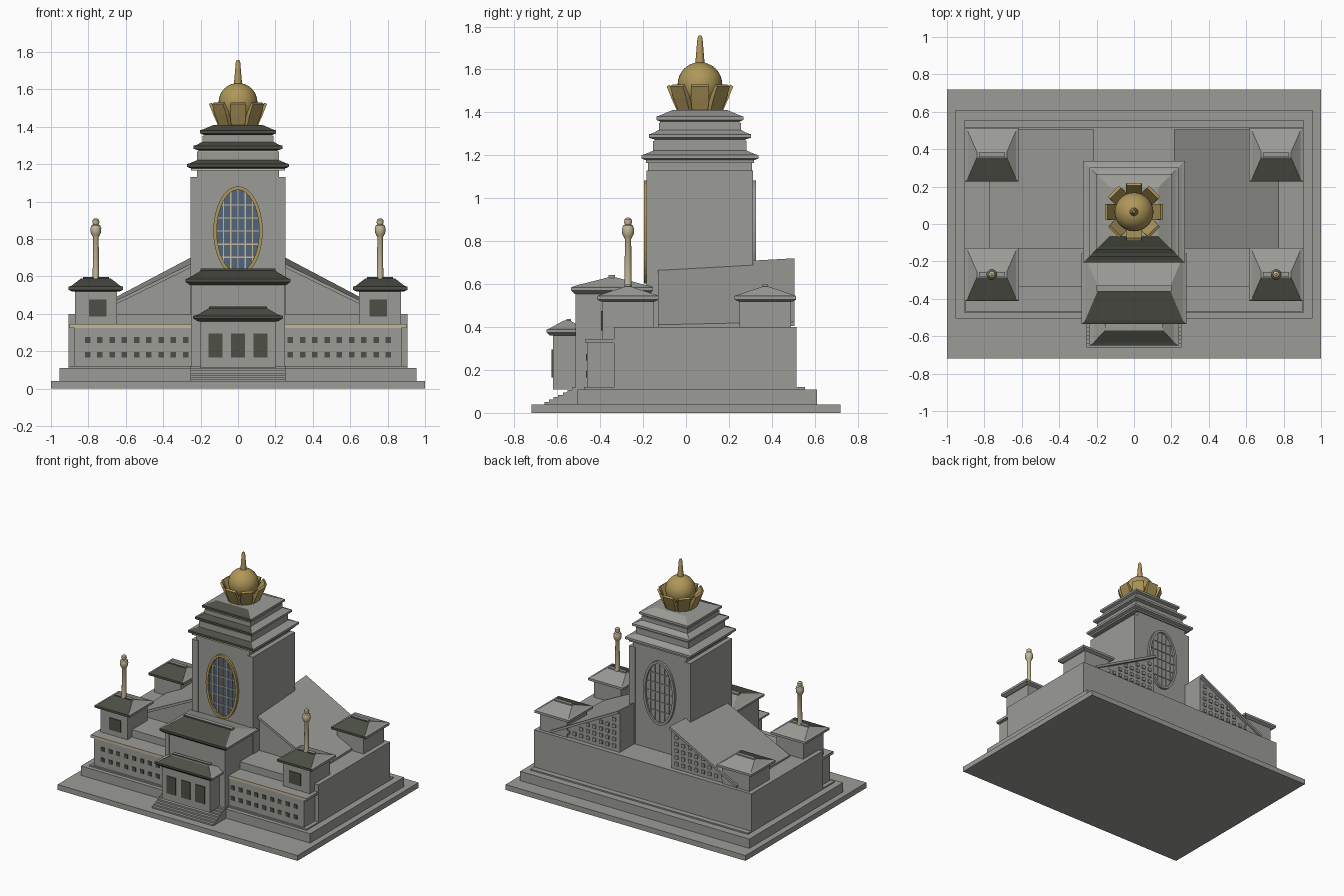
import bpy, bmesh, math
from mathutils import Matrix, Vector

if "Cube" in bpy.data.objects:
    bpy.data.objects.remove(bpy.data.objects["Cube"])


def material(name, rgb):
    m = bpy.data.materials.new(name)
    m.diffuse_color = (*rgb, 1)
    m.use_nodes = True
    m.node_tree.nodes["Principled BSDF"].inputs["Base Color"].default_value = m.diffuse_color
    return m


STONE = material("stone grey", (0.33, 0.335, 0.31))
DARK = material("dark roof green", (0.075, 0.08, 0.062))
GOLD = material("gold", (0.43, 0.31, 0.10))
GLASS = material("blue glass", (0.085, 0.13, 0.20))
CREAM = material("cream", (0.56, 0.48, 0.31))


def finish(name, bm, mats, front_rule=False, smooth=False):
    """Turn a bmesh into an object; optionally give front faces the second material."""
    bmesh.ops.recalc_face_normals(bm, faces=bm.faces)
    if front_rule:
        for f in bm.faces:
            f.normal_update()
            f.material_index = 1 if f.normal.y < -0.15 else 0
    me = bpy.data.meshes.new(name)
    bm.to_mesh(me)
    bm.free()
    ob = bpy.data.objects.new(name, me)
    bpy.context.collection.objects.link(ob)
    for m in mats:
        me.materials.append(m)
    if smooth:
        bpy.ops.object.select_all(action='DESELECT')
        ob.select_set(True)
        bpy.context.view_layer.objects.active = ob
        bpy.ops.object.shade_smooth_by_angle(angle=math.radians(35))
    return ob


def boxes(name, items, mat=STONE, front=None):
    """Boxes given as (x0, x1, y0, y1, z0, z1), joined into one object."""
    bm = bmesh.new()
    for x0, x1, y0, y1, z0, z1 in items:
        mtx = Matrix.Translation(((x0 + x1) / 2, (y0 + y1) / 2, (z0 + z1) / 2))
        mtx = mtx @ Matrix.Diagonal((abs(x1 - x0), y1 - y0, z1 - z0, 1))
        bmesh.ops.create_cube(bm, size=1, matrix=mtx)
    return finish(name, bm, [mat] + ([front] if front else []), front is not None)


def loft(name, cx, cy, rings):
    """Rectangular rings (half x, half y, z) joined into a hipped roof."""
    bm = bmesh.new()
    loops = [[bm.verts.new((cx + a * hx, cy + b * hy, z))
              for a, b in ((-1, -1), (1, -1), (1, 1), (-1, 1))] for hx, hy, z in rings]
    for lo, hi in zip(loops, loops[1:]):
        for i in range(4):
            bm.faces.new((lo[i], lo[(i + 1) % 4], hi[(i + 1) % 4], hi[i]))
    bm.faces.new(loops[0][::-1])
    bm.faces.new(loops[-1])
    return finish(name, bm, [STONE, DARK], True)


def lathe(name, cx, cy, profile, mat, n=20):
    bm = bmesh.new()
    loops = [[bm.verts.new((cx + r * math.cos(2 * math.pi * i / n),
                            cy + r * math.sin(2 * math.pi * i / n), z)) for i in range(n)]
             for r, z in profile]
    for lo, hi in zip(loops, loops[1:]):
        for i in range(n):
            bm.faces.new((lo[i], lo[(i + 1) % n], hi[(i + 1) % n], hi[i]))
    bm.faces.new(loops[0][::-1])
    bm.faces.new(loops[-1])
    return finish(name, bm, [mat], smooth=True)


def prism(name, front, back):
    """Solid between two matching outlines."""
    bm = bmesh.new()
    a, b = [[bm.verts.new(p) for p in o] for o in (front, back)]
    for i in range(len(a)):
        j = (i + 1) % len(a)
        bm.faces.new((a[i], a[j], b[j], b[i]))
    bm.faces.new(a[::-1])
    bm.faces.new(b)
    return finish(name, bm, [STONE])


# Plinths and main body
boxes("ground_plinth", [(-1, 1, -.72, .72, 0, .04)])
boxes("upper_plinth", [(-.955, .955, -.505, .61, .04, .11)])
boxes("plinth_lip", [(-.905, .905, -.475, .555, .11, .12)])
boxes("main_block", [(-.905, .905, -.335, .515, .11, .40)])
boxes("front_wing", [(-.875, .875, -.462, -.33, .11, .327)])
boxes("wing_cornice", [(-.9, .9, -.468, -.33, .325, .345)], STONE, CREAM)
boxes("wing_windows", [(s * x - .015, s * x + .015, -.467, -.46, z - .015, z + .015)
                       for s in (-1, 1) for z in (.18, .26)
                       for x in [.28 + .0655 * i for i in range(9)]], DARK)

# Entrance steps, porch and hall
boxes("entrance_steps", [(-.255, .255, -.66 + .0215 * i, -.45, .04, .05 + .0115 * i) for i in range(7)])
boxes("porch", [(-.2, .2, -.62, -.5, .11, .37)])
boxes("porch_doors", [(x - .038, x + .038, -.626, -.619, .165, .295) for x in (-.12, 0, .12)], DARK)
loft("porch_roof", 0, -.555, [(.215, .08, .36), (.24, .095, .375), (.24, .095, .388),
                              (.215, .078, .395), (.155, .015, .43)])
boxes("porch_ridge", [(-.155, .155, -.557, -.535, .425, .438)], STONE, DARK)
boxes("entrance_hall", [(-.25, .25, -.508, -.12, .11, .57)])
boxes("hall_pilasters", [(s * .25, s * .215, -.514, -.5, .11, .56) for s in (-1, 1)])
loft("hall_roof", 0, -.345, [(.26, .175, .555), (.28, .19, .57), (.28, .19, .585),
                             (.262, .172, .592), (.195, .015, .632)])
boxes("hall_ridge", [(-.2, .2, -.36, -.33, .625, .642)], STONE, DARK)

# Corner pavilions
for s, side in ((-1, "left"), (1, "right")):
    for cy, end in ((-.27, "front"), (.37, "back")):
        n = f"{side}_{end}"
        cx = s * .76
        boxes(n + "_pavilion", [(cx - .112, cx + .112, cy - .12, cy + .12, .33, .535)])
        loft(n + "_pavilion_roof", cx, cy,
             [(.125, .125, .518), (.145, .143, .528), (.145, .143, .545),
              (.13, .13, .55), (.08, .015, .588)])
        boxes(n + "_pavilion_ridge", [(cx - .07, cx + .07, cy - .013, cy + .013, .58, .597)], STONE, DARK)
    cx = s * .75
    boxes(side + "_pavilion_window", [(cx - .047, cx + .047, -.396, -.389, .385, .475)], DARK)
    # Ornamental pillar
    lathe(side + "_pillar", s * .76, -.27,
          [(.02, .58), (.017, .6), (.015, .81), (.021, .82), (.028, .835), (.029, .855),
           (.024, .872), (.015, .878), (.019, .888), (.017, .902), (.006, .91)], CREAM, 14)

    # Sloping side hall with an overhanging roof slab
    def top(x, y):
        return .705 - .49 * (x - .215) + .035 * (y + .13) / .63 * (1 - .6 * (x - .215) / .56) - .02

    def outline(y, drop, x1, low=None):
        pts = [(s * .215, y, top(.215, y) - drop), (s * x1, y, top(x1, y) - drop)]
        lower = [(s * x1, y, low or top(x1, y) - .02), (s * .215, y, low or top(.215, y) - .02)]
        return pts + lower
    prism(side + "_hall_roof", outline(-.13, 0, .775), outline(.505, 0, .775))
    prism(side + "_hall_wall", outline(-.11, .01, .74, .395), outline(.48, .01, .74, .395))
    boxes(side + "_hall_windows", [
        (s * x - .013, s * x + .013, .475, .488, z - .013, z + .013)
        for x in [.26 + .055 * i for i in range(8)] for z in [.44 + .05 * k for k in range(5)]
        if z + .035 < top(x, .48)])

# Central tower
TY = .065
boxes("tower_core", [(-.22, .22, -.178, .308, .39, 1.18)])
boxes("tower_side_piers", [(s * .205, s * .255, -.185, .312, .39, 1.13) for s in (-1, 1)])
tiers = [(.252, .272, .21, 1.165), (.212, .238, .185, 1.262), (.185, .203, .13, 1.345)]
for k, (inner, eave, up, z) in enumerate(tiers):
    top_z = z + (.06 if k < 2 else .065)
    boxes(f"tower_trim_{k}", [(-inner, inner, TY - inner, TY + inner, z, z + .014)], STONE, CREAM)
    loft(f"tower_roof_{k}", 0, TY, [(inner, inner, z + .012), (eave, eave, z + .02),
                                    (eave, eave, z + .036), (eave - .015, eave - .015, z + .04),
                                    (up, up, top_z)])
    if k < 2:
        w = tiers[k + 1][0] + .006
        boxes(f"tower_tier_{k}", [(-w, w, TY - w, TY + w, z + .03, tiers[k + 1][3] + .005)])

# Tall oval windows, coloured at the front and plain stone at the back
A, B, ZC, N = .132, .24, .842, 32


def oval(a, b, y):
    return [(a * math.cos(2 * math.pi * i / N), y, ZC + b * math.sin(2 * math.pi * i / N)) for i in range(N)]


for end, y, d, mats in (("front", -.178, -1, (GLASS, GOLD, CREAM)), ("back", .308, 1, (STONE,) * 3)):
    bm = bmesh.new()
    bm.faces.new([bm.verts.new(p) for p in oval(A - .01, B - .01, y + d * .003)])
    pane = finish(end + "_window_pane", bm, [mats[0]])
    if (pane.data.polygons[0].normal.y > 0) != (d > 0):
        pane.data.flip_normals()
    bm = bmesh.new()
    rings = [[bm.verts.new(p) for p in oval(a, b, yy)] for a, b, yy in
             ((A, B, y), (A, B, y + d * .018), (A - .019, B - .019, y + d * .018), (A - .019, B - .019, y))]
    for q in range(4):
        lo, hi = rings[q], rings[(q + 1) % 4]
        for i in range(N):
            bm.faces.new((lo[i], lo[(i + 1) % N], hi[(i + 1) % N], hi[i]))
    finish(end + "_window_frame", bm, [mats[1]])
    bars = []
    y0, y1 = sorted((y, y + d * .009))
    for i in range(-2, 3):
        x = i * .039
        h = (B - .012) * math.sqrt(1 - (x / (A - .012)) ** 2)
        bars.append((x - .003, x + .003, y0, y1, ZC - h, ZC + h))
        z = i * .07
        w = (A - .012) * math.sqrt(1 - (z / (B - .012)) ** 2)
        bars.append((-w, w, y0, y1, ZC + z - .003, ZC + z + .003))
    boxes(end + "_window_bars", bars, mats[2])

# Golden crown: petals, orb and spire
bm = bmesh.new()
for k in range(8):
    rot = Matrix.Rotation(k * math.pi / 4, 4, 'Z')
    loops = []
    for r, w, t, z in ((.085, .035, .03, 1.395), (.122, .043, .022, 1.47), (.148, .041, .014, 1.525)):
        loops.append([bm.verts.new(rot @ Vector((r + a * t / 2, b * w, z - a * .004)) + Vector((0, TY, 0)))
                      for a, b in ((-1, -1), (1, -1), (1, 1), (-1, 1))])
    for lo, hi in zip(loops, loops[1:]):
        for i in range(4):
            bm.faces.new((lo[i], lo[(i + 1) % 4], hi[(i + 1) % 4], hi[i]))
    bm.faces.new(loops[0][::-1])
    bm.faces.new(loops[-1])
finish("crown_petals", bm, [GOLD])
lathe("crown_base", 0, TY, [(.1, 1.39), (.1, 1.42), (.06, 1.46)], GOLD, 24)
bm = bmesh.new()
bmesh.ops.create_uvsphere(bm, u_segments=32, v_segments=16, radius=.104,
                          matrix=Matrix.Translation((0, TY, 1.53)))
finish("crown_orb", bm, [GOLD], smooth=True)
lathe("crown_spire", 0, TY, [(.023, 1.62), (.019, 1.66), (.012, 1.745), (.007, 1.758)], GOLD, 16)
